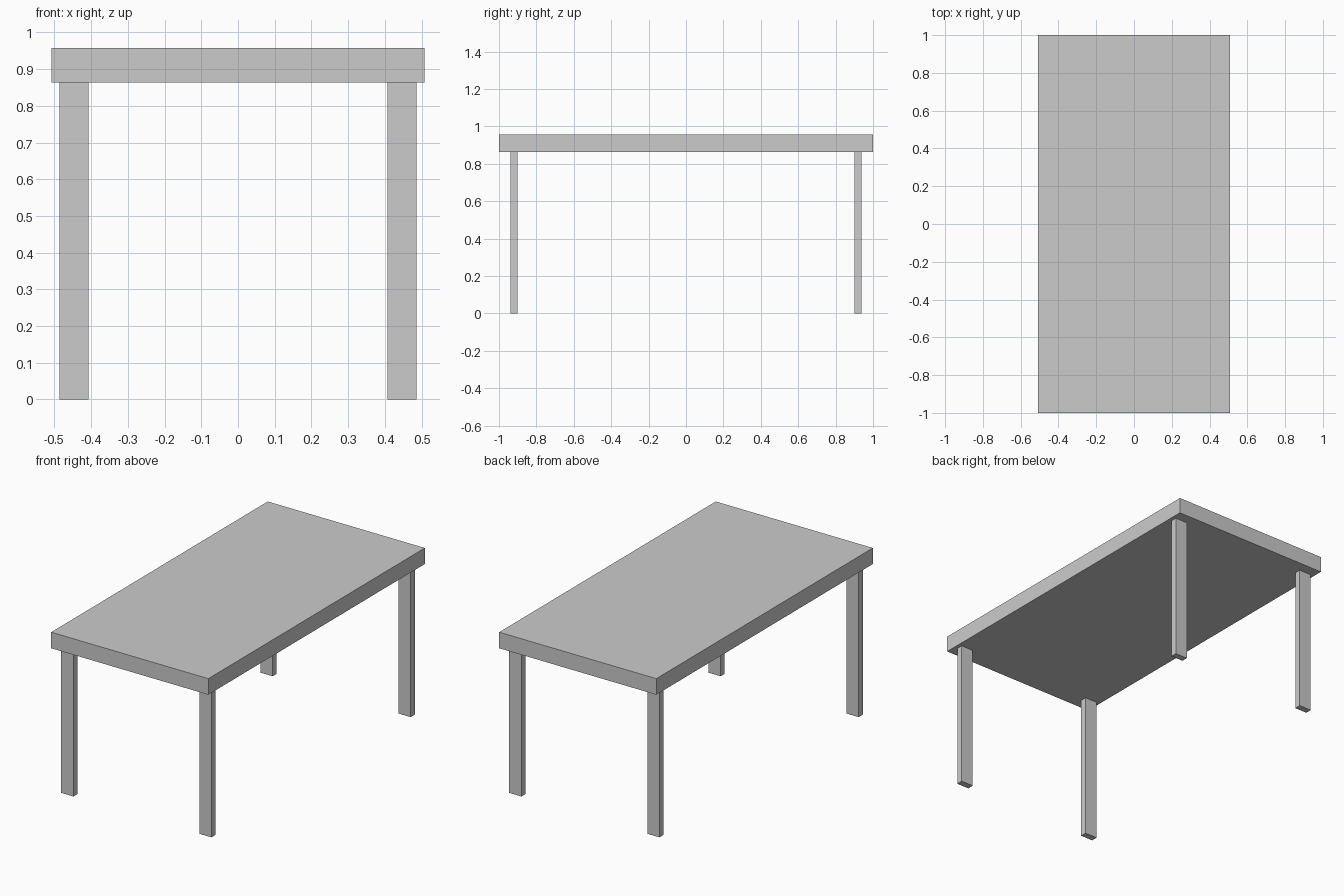
import bpy

if "Cube" in bpy.data.objects:
    bpy.data.objects.remove(bpy.data.objects["Cube"])


def box(name, x, y, z):
    """Axis-aligned box from (min, max) ranges."""
    ranges = (x, y, z)
    bpy.ops.mesh.primitive_cube_add(size=1, location=[(a + b) / 2 for a, b in ranges])
    obj = bpy.context.object
    obj.name = name
    obj.scale = [b - a for a, b in ranges]
    bpy.ops.object.transform_apply(location=False, rotation=False, scale=True)
    return obj


TOP_Z, UNDER_Z = 0.957, 0.863

# Thick table top
box("table_top", (-0.508, 0.508), (-1, 1), (UNDER_Z, TOP_Z))

# Four flat legs, set in from the corners
for side, sx in (("left", -1), ("right", 1)):
    for end, sy in (("front", -1), ("back", 1)):
        box(f"{end}_{side}_leg",
            sorted((sx * 0.407, sx * 0.486)),
            sorted((sy * 0.901, sy * 0.939)),
            (0, UNDER_Z))
